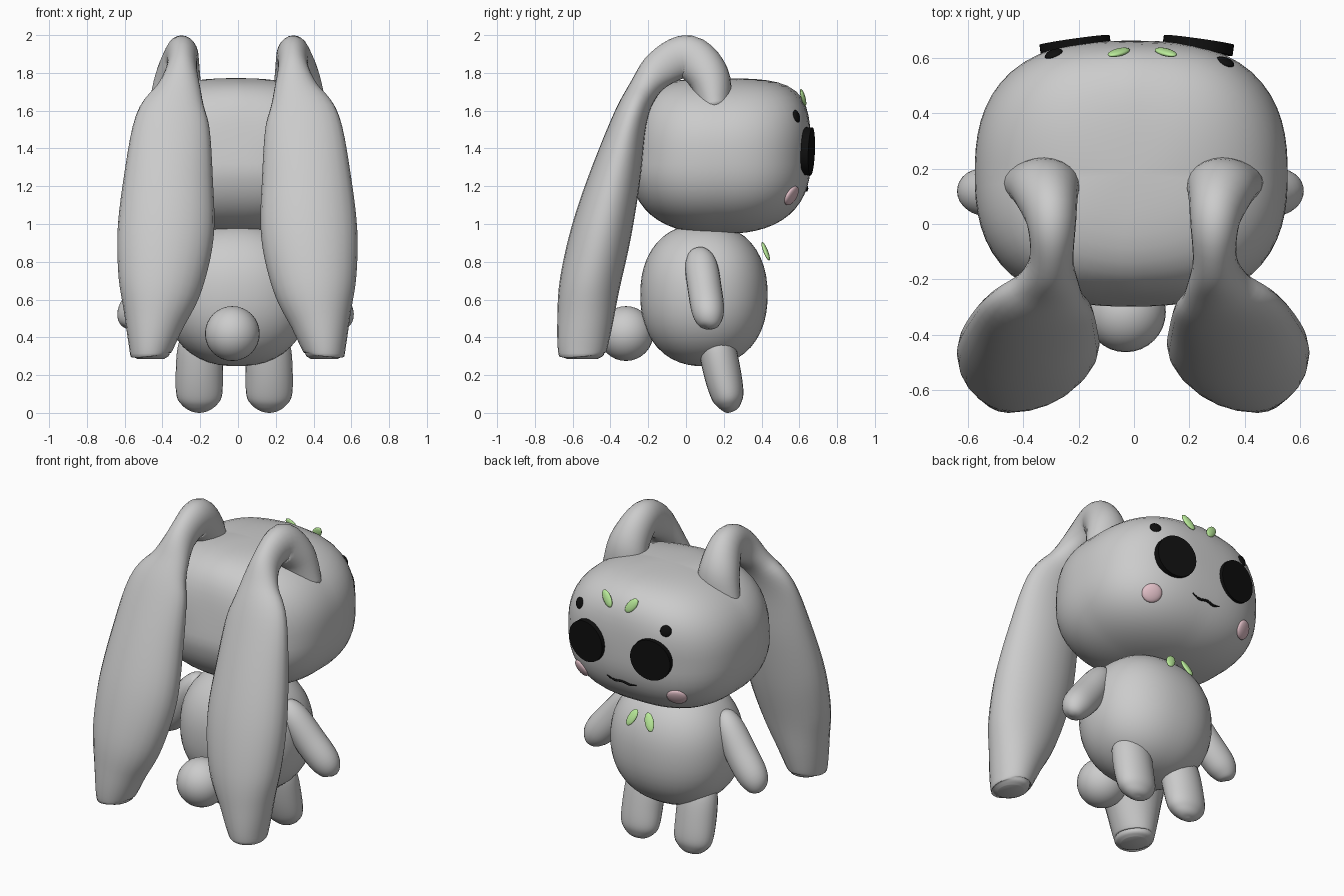
import bpy, bmesh, math
from mathutils import Vector, Matrix

if "Cube" in bpy.data.objects:
    bpy.data.objects.remove(bpy.data.objects["Cube"])


def material(name, rgb):
    m = bpy.data.materials.new(name)
    m.diffuse_color = (*rgb, 1)
    m.use_nodes = True
    m.node_tree.nodes["Principled BSDF"].inputs["Base Color"].default_value = m.diffuse_color
    return m


BLACK = material("black", (0.005, 0.005, 0.005))
GREEN = material("leaf green", (0.5, 0.85, 0.33))
PINK = material("blush pink", (0.75, 0.52, 0.57))


def finish(name, bm, mat=None, angle=180):
    bmesh.ops.recalc_face_normals(bm, faces=bm.faces)
    me = bpy.data.meshes.new(name)
    bm.to_mesh(me)
    bm.free()
    ob = bpy.data.objects.new(name, me)
    bpy.context.collection.objects.link(ob)
    if mat:
        me.materials.append(mat)
    bpy.ops.object.select_all(action='DESELECT')
    ob.select_set(True)
    bpy.context.view_layer.objects.active = ob
    bpy.ops.object.shade_smooth_by_angle(angle=math.radians(angle))
    return ob


def superball(name, loc, radii, power=lambda d: 2.0, segs=48, lean=0):
    """Ellipsoid, boxier where power is high; lean tips the back face forward."""
    bm = bmesh.new()
    bmesh.ops.create_uvsphere(bm, u_segments=segs, v_segments=segs // 2, radius=1)
    for v in bm.verts:
        d = v.co.copy()
        p = power(d)
        n = sum(abs(c) ** p for c in d) ** (1 / p)
        v.co = Vector(c / n * r for c, r in zip(d, radii)) + Vector(loc)
        v.co.y += lean * max(0, -d.y) * max(0, d.z + 0.2)
    return finish(name, bm)


def facing(loc, normal, roll):
    q = Vector(normal).to_track_quat('Z', 'Y').to_matrix().to_4x4()
    return Matrix.Translation(loc) @ q @ Matrix.Rotation(math.radians(roll), 4, 'Z')


def spot(name, loc, normal, radii, mat, roll=0):
    """Flattened ellipsoid: radii are width, height, thickness along normal."""
    bm = bmesh.new()
    bmesh.ops.create_uvsphere(bm, u_segments=24, v_segments=12, radius=1)
    bm.transform(facing(loc, normal, roll) @ Matrix.Diagonal((*radii, 1)))
    return finish(name, bm, mat)


def spline(a, b, c, d, t):
    return [0.5 * (2 * q + (r - p) * t + (2 * p - 5 * q + 4 * r - s) * t * t
                   + (3 * q - p - 3 * r + s) * t ** 3) for p, q, r, s in zip(a, b, c, d)]


def loft(name, secs, cx=0, side=1, mat=None, n=24, steps=5):
    """Smooth tube through sections (x, y, z, half width, half thickness)."""
    pts = []
    for i in range(len(secs) - 1):
        ring = [secs[max(0, min(len(secs) - 1, i + k))] for k in (-1, 0, 1, 2)]
        pts += [spline(*ring, s / steps) for s in range(steps)]
    pts.append(list(secs[-1]))
    bm = bmesh.new()
    rings = []
    for i, s in enumerate(pts):
        t = (Vector(pts[min(i + 1, len(pts) - 1)][:3]) - Vector(pts[max(i - 1, 0)][:3])).normalized()
        ref = Vector((1, 0, 0)) if abs(t.x) < 0.95 else Vector((0, 0, 1))
        w = (ref - t * ref.dot(t)).normalized()
        h = t.cross(w)
        ring = []
        for k in range(n):
            a = 2 * math.pi * k / n
            co = Vector(s[:3]) + w * (s[3] * math.cos(a)) + h * (s[4] * math.sin(a))
            ring.append(bm.verts.new((cx + side * co.x, co.y, co.z)))
        rings.append(ring)
    for r0, r1 in zip(rings, rings[1:]):
        for k in range(n):
            bm.faces.new((r0[k], r0[(k + 1) % n], r1[(k + 1) % n], r1[k]))
    bm.faces.new(rings[0])
    bm.faces.new(rings[-1])
    return finish(name, bm, mat)


# Head (fuller forehead, rounder chin), body, tail
head = superball("head", (-0.01, 0.18, 1.36), (0.565, 0.482, 0.412),
                 lambda d: 2.5 + 2.6 * max(0, abs(d.y) * d.z) * (1 - abs(d.x)) ** 1.5
                 + 0.2 * abs(d.x * d.y), 64, 0.06)
superball("body", (-0.005, 0.095, 0.625), (0.385, 0.337, 0.378), lambda d: 2.25)
superball("tail", (-0.03, -0.318, 0.42), (0.145, 0.145, 0.145), segs=32)
bpy.context.view_layer.update()


def face_y(x, z):
    hit, co, _, _ = head.ray_cast((x, 3, z), (0, -1, 0))
    return co.y if hit else 0.6


# Long drooping ears, arms and legs
ear = [(0.325, 0.15, 1.62, 0.145, 0.09), (0.315, 0.12, 1.78, 0.12, 0.11),
       (0.295, 0.01, 1.885, 0.09, 0.115), (0.295, -0.13, 1.825, 0.08, 0.10),
       (0.31, -0.225, 1.71, 0.12, 0.08), (0.345, -0.298, 1.55, 0.195, 0.092),
       (0.365, -0.375, 1.25, 0.235, 0.135), (0.38, -0.45, 0.95, 0.255, 0.16),
       (0.408, -0.51, 0.68, 0.222, 0.16), (0.44, -0.535, 0.48, 0.158, 0.147),
       (0.46, -0.55, 0.34, 0.115, 0.13), (0.46, -0.55, 0.305, 0.10, 0.115),
       (0.46, -0.55, 0.285, 0.07, 0.08)]
arm = [(0.29, 0.06, 0.865, 0.01, 0.01), (0.305, 0.065, 0.845, 0.05, 0.055),
       (0.35, 0.08, 0.78, 0.08, 0.085), (0.44, 0.10, 0.65, 0.095, 0.09),
       (0.535, 0.117, 0.535, 0.09, 0.085), (0.575, 0.125, 0.47, 0.055, 0.055),
       (0.585, 0.125, 0.45, 0.01, 0.01)]
leg = [(0.175, 0.14, 0.43, 0.09, 0.08), (0.18, 0.165, 0.34, 0.12, 0.098),
       (0.185, 0.195, 0.20, 0.125, 0.098), (0.185, 0.22, 0.09, 0.12, 0.086),
       (0.185, 0.23, 0.04, 0.09, 0.062), (0.185, 0.234, 0.012, 0.05, 0.035),
       (0.185, 0.236, 0.003, 0.01, 0.01)]
for side, tag in ((-1, "left"), (1, "right")):
    loft(f"{tag}_ear", ear, -0.003, side)
    loft(f"{tag}_arm", arm, -0.013, side)
    loft(f"{tag}_leg", leg, -0.02, side)

# Eyes, brows and cheeks
for side, tag in ((-1, "left"), (1, "right")):
    bm = bmesh.new()
    bmesh.ops.create_cone(bm, cap_ends=True, segments=40, radius1=1, radius2=1, depth=1)
    bm.transform(facing((0.01 + side * 0.222, 0.645, 1.385), (side * 0.14, 1, -0.04), 0)
                 @ Matrix.Diagonal((0.128, 0.127, 0.04, 1)))
    finish(f"{tag}_eye", bm, BLACK, 30)
    bx = 0.02 + side * 0.31
    spot(f"{tag}_brow", (bx, face_y(bx, 1.57), 1.57), (side * 0.4, 1, 0.3),
         (0.034, 0.034, 0.014), BLACK)
    cx = side * 0.335
    spot(f"{tag}_cheek", (cx, face_y(cx, 1.15), 1.15), (side * 0.4, 0.85, -0.45),
         (0.06, 0.055, 0.02), PINK, side * 20)
    # Leaf pairs on forehead and chest
    spot(f"{tag}_forehead_leaf", (0.03 + side * 0.085, 0.62, 1.67), (side * 0.05, 1, 0.25),
         (0.028, 0.055, 0.012), GREEN, side * 38)
    spot(f"{tag}_chest_leaf", (0.02 + side * 0.06, 0.422, 0.855), (side * 0.15, 1, 0.45),
         (0.028, 0.057, 0.012), GREEN, -side * 22)

# Wavy mouth
mouth = [(x, face_y(x, z) + 0.002, z, r, r) for x, z, r in
         ((-0.10, 1.185, 0.003), (-0.055, 1.178, 0.007), (-0.005, 1.188, 0.007),
          (0.05, 1.182, 0.007), (0.10, 1.20, 0.003))]
loft("mouth", mouth, mat=BLACK, n=8)
